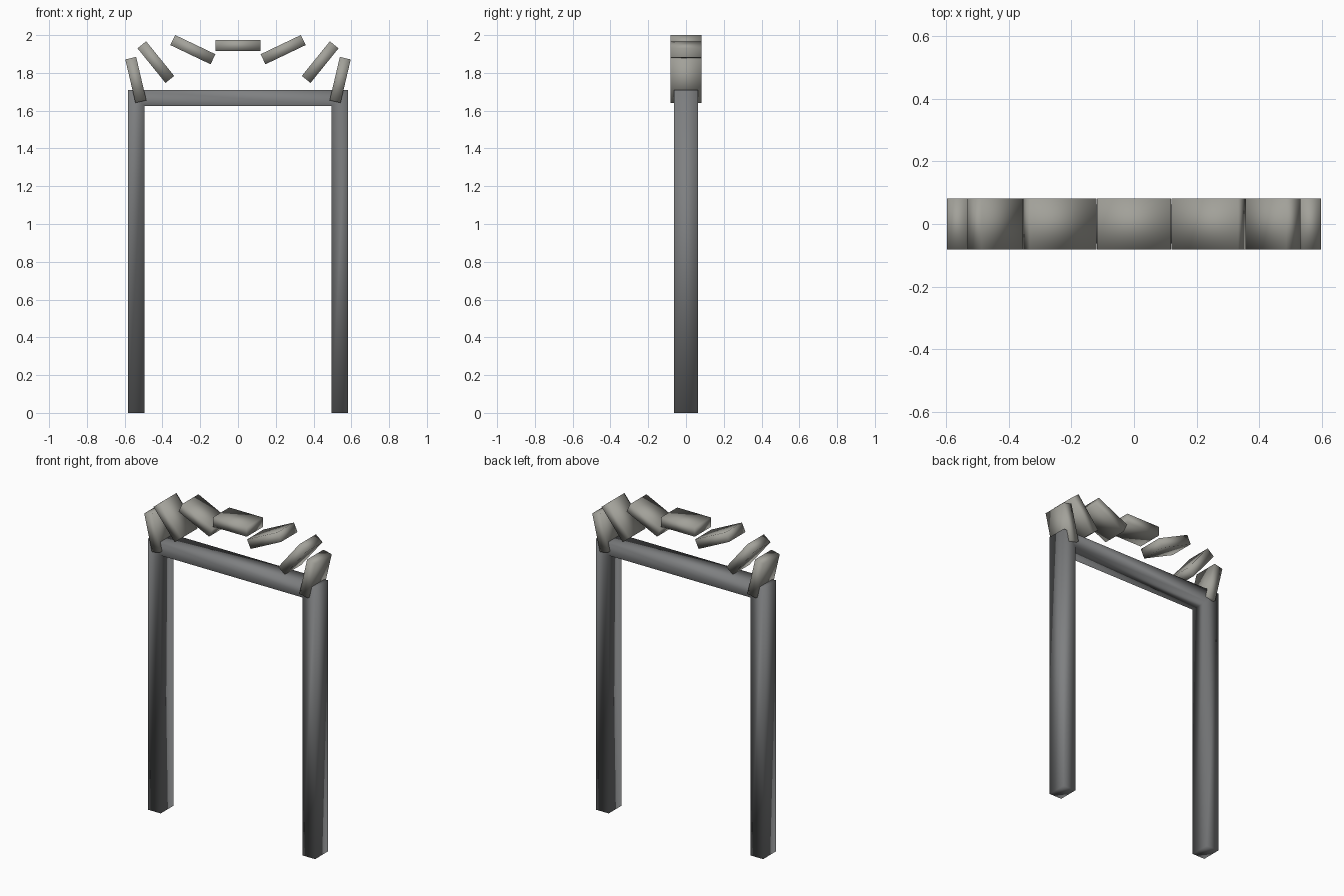
import bpy, bmesh
from math import radians
from mathutils import Matrix

if "Cube" in bpy.data.objects:
    bpy.data.objects.remove(bpy.data.objects["Cube"])


def material(name, rgb):
    m = bpy.data.materials.new(name)
    m.diffuse_color = (*rgb, 1)
    m.use_nodes = True
    m.node_tree.nodes["Principled BSDF"].inputs["Base Color"].default_value = m.diffuse_color
    return m


metal = material("dark_grey", (0.21, 0.215, 0.22))
stone = material("warm_grey", (0.36, 0.355, 0.32))


def finish(name, bm, mat):
    bmesh.ops.recalc_face_normals(bm, faces=bm.faces)
    for f in bm.faces:
        f.smooth = True
    mesh = bpy.data.meshes.new(name)
    bm.to_mesh(mesh)
    bm.free()
    mesh.materials.append(mat)
    ob = bpy.data.objects.new(name, mesh)
    bpy.context.collection.objects.link(ob)
    return ob


def box(name, size, centre, mat, tilt=0):
    bm = bmesh.new()
    bmesh.ops.create_cube(bm, size=1)
    bm.transform(Matrix.Translation(centre) @ Matrix.Rotation(-radians(tilt), 4, 'Y')
                 @ Matrix.Diagonal((*size, 1)))
    return finish(name, bm, mat)


# Frame: two posts joined by a lintel, mitred at the corners
OUT, IN, TOP, UNDER, HALF = 0.582, 0.495, 1.71, 1.626, 0.063
outer = [(-OUT, 0), (-OUT, TOP), (OUT, TOP), (OUT, 0)]
inner = [(-IN, 0), (-IN, UNDER), (IN, UNDER), (IN, 0)]
bm = bmesh.new()
rings = []
for (xo, zo), (xi, zi) in zip(outer, inner):
    rings.append([bm.verts.new(p) for p in
                  ((xo, -HALF, zo), (xi, -HALF, zi), (xi, HALF, zi), (xo, HALF, zo))])
for a, b in zip(rings, rings[1:]):
    for i in range(4):
        j = (i + 1) % 4
        bm.faces.new((a[i], a[j], b[j], b[i]))
bm.faces.new(rings[0])
bm.faces.new(rings[-1])
finish("door_frame", bm, metal)

# Fan of loose slabs arched above the lintel
SLAB = (0.236, 0.163, 0.059)
box("arch_slab_centre", SLAB, (0, 0, 1.945), stone)
for n, (x, z, tilt) in enumerate([(0.239, 1.923, 25.5), (0.435, 1.857, 51), (0.541, 1.763, 76.8)], 1):
    for side, s in (("right", 1), ("left", -1)):
        box(f"arch_slab_{side}_{n}", SLAB, (s * x, 0, z), stone, s * tilt)
